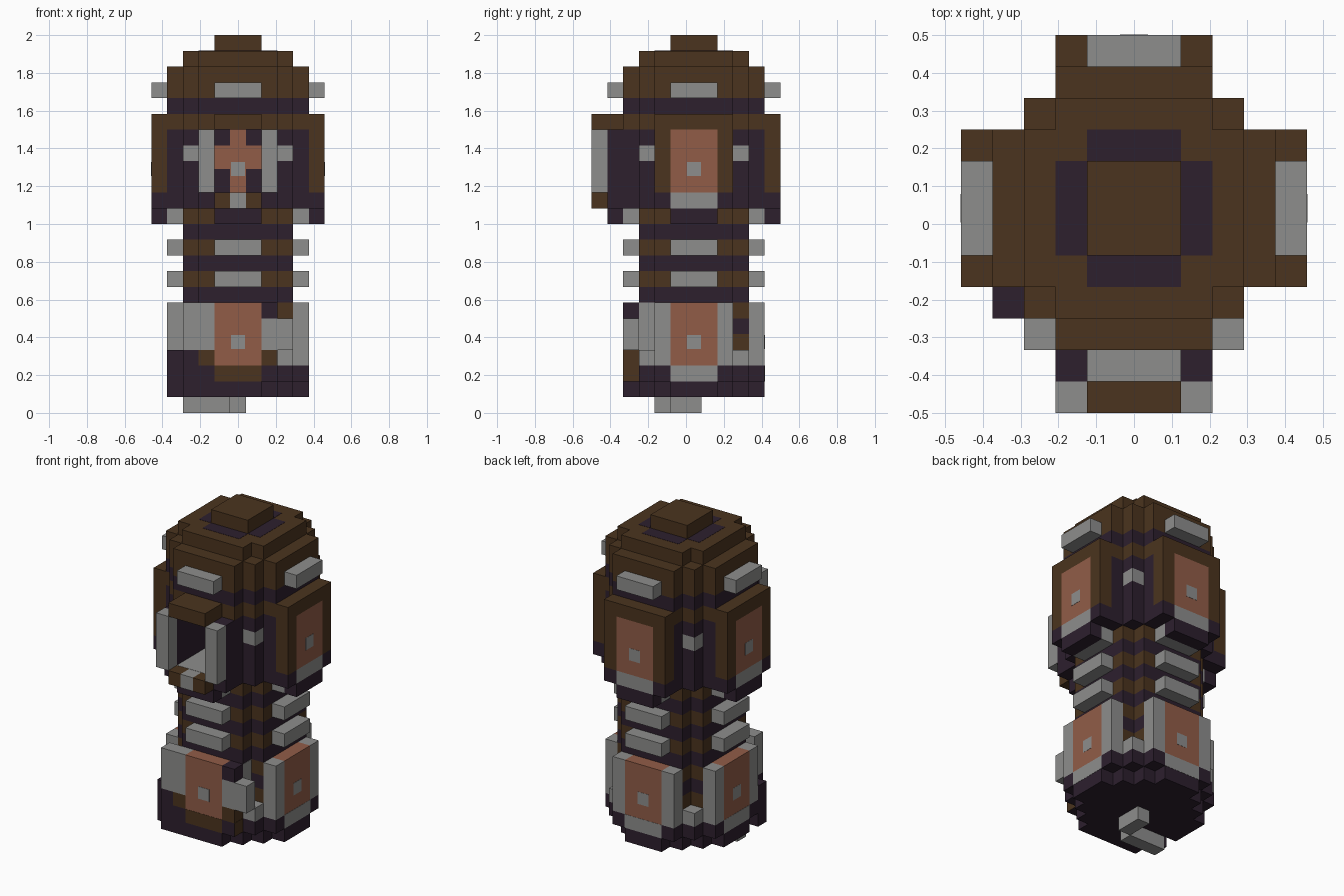
import bpy, bmesh

U = 1 / 12        # one block
CY = 0.5          # core axis sits half a block behind the origin

cube = bpy.data.objects.get("Cube")
if cube:
    bpy.data.objects.remove(cube)


def material(name, rgb):
    m = bpy.data.materials.new(name)
    m.use_nodes = True
    m.diffuse_color = (*rgb, 1)
    m.node_tree.nodes["Principled BSDF"].inputs["Base Color"].default_value = (*rgb, 1)
    return m


BROWN = material("dark brown", (0.07, 0.034, 0.013))
DARK = material("dark purple", (0.026, 0.014, 0.027))
GREY = material("grey metal", (0.27, 0.27, 0.265))
COPPER = material("copper", (0.285, 0.108, 0.064))


def part(name, mat, boxes):
    """Blocks (x0, x1, y0, y1, z0, z1) measured from the core axis."""
    bm = bmesh.new()
    for x0, x1, y0, y1, z0, z1 in boxes:
        block = bmesh.ops.create_cube(bm, size=1)
        for v in block["verts"]:
            v.co = ((x1 if v.co.x > 0 else x0) * U,
                    ((y1 if v.co.y > 0 else y0) + CY) * U,
                    (z1 if v.co.z > 0 else z0) * U)
    me = bpy.data.meshes.new(name)
    bm.to_mesh(me)
    bm.free()
    me.materials.append(mat)
    ob = bpy.data.objects.new(name, me)
    bpy.context.collection.objects.link(ob)


def disc(name, mat, steps, *levels):
    """Stepped round layer; steps are (half x, half y) pairs."""
    part(name, mat, [(-a, a, -b, b, z0, z1) for z0, z1 in levels for a, b in steps])


def turn(box, k):
    """Turn a front-facing block k quarter turns: front, right, back, left."""
    x0, x1, y0, y1, z0, z1 = box
    for _ in range(k):
        x0, x1, y0, y1 = -y1, -y0, x0, x1
    return x0, x1, y0, y1, z0, z1


def around(name, mat, sides, blocks):
    """Blocks (a0, a1, d0, d1, z0, z1): mirrored span a, distance d from the axis."""
    out = []
    for a0, a1, d0, d1, z0, z1 in blocks:
        spans = [(-a1, a1)] if a0 == 0 else [(a0, a1), (-a1, -a0)]
        for s, e in spans:
            out += [turn((s, e, -d1, -d0, z0, z1), k) for k in sides]
    part(name, mat, out)


def corners(name, mat, turns, z0, z1):
    """One block on each chosen diagonal."""
    part(name, mat, [turn((2.5, 3.5, -3.5, -2.5, z0, z1), k) for k in turns])


FRONT, SIDES, ALL = [0], [1, 2, 3], [0, 1, 2, 3]
WIDE = [(4.5, 2.5), (3.5, 3.5), (2.5, 4.5)]
LOW = [(4.5, 1.5), (3.5, 2.5), (2.5, 3.5), (1.5, 4.5)]
NECK = [(3.5, 2.5), (2.5, 3.5)]
T = 0.015         # thickness of painted plates

# Foot
part("foot", GREY, [(-3.5, -0.5, -2.5, -1.5, 0, 1), (-0.5, 0.5, -1.5, 0.5, 0, 1)])

# Base and banded neck
disc("base_bottom", DARK, LOW, (1, 2))
disc("base", DARK, WIDE, (2, 3))
disc("neck_dark_bands", DARK, NECK, *[(z, z + 1) for z in range(3, 13, 2)])
disc("neck_brown_bands", BROWN, NECK, *[(z, z + 1) for z in range(4, 13, 2)])
around("neck_vents", GREY, ALL, [(0, 1.5, 3.5, 4.5, z, z + 1) for z in (8, 10, 12)])

# Base panels
around("base_panel_frames", GREY, SIDES,
       [(1.5, 2.5, 3.5, 4.5, 3, 7), (0, 1.5, 4.5, 4.5 + T, 2, 3)])
around("base_panels", COPPER, ALL, [(0, 1.5, 3.5, 4.5, 3, 7)])
around("base_panel_studs", GREY, ALL, [(0, 0.45, 4.5, 4.5 + T, 4.05, 4.95)])
corners("base_corner_blocks", GREY, [0, 1, 2], 3, 4)

# Uneven front of the base
around("base_front_trim", BROWN, FRONT,
       [(0, 1.5, 4.5, 4.5 + T, 2, 3), (1.5, 2.5, 3.5, 4.5, 3, 4)])
part("base_front_side_trim", BROWN, [(2.5, 2.5 + T, -4.5, -3.5, 2, 3)])
part("base_front_left_bar", GREY,
     [(1.5, 3.5, -4.5, -3.5, 4, 6), (2.5, 2.5 + T, -3.5, -2.5, 4, 7)])
part("base_front_left_block", DARK, [(1.5, 2.5, -4.5, -3.5, 6, 7)])
part("base_front_right_bar", GREY, [(-3.5, -1.5, -4.5, -3.5, 4, 7)])
part("base_front_right_corner", DARK,
     [(-4.5, -2.5, -3.5, -2.5, 1, 4), (-3.5, -2.5, -4.5, -3.5, 1, 4),
      (-2.5, -1.5, -4.5, -3.5, 1, 3)])

# Head walls around the open front
part("head_walls", DARK,
     [(s * 3 - 1.5, s * 3 + 1.5, -2.5, 2.5, 13, 18) for s in (-1, 1)]
     + [(s * 2 - 0.5, s * 2 + 0.5, -5.5, 2.5, 13, 18) for s in (-1, 1)]
     + [(-2.5, 2.5, -0.5, 4.5, 13, 18), (-1.5, 1.5, -5.5, -0.5, 13, 14)])
corners("head_corners_low", DARK, ALL, 13, 16)
corners("head_corner_studs", GREY, ALL, 16, 17)
corners("head_corners_high", DARK, ALL, 17, 18)

# Face inside the opening
around("face_plate", COPPER, FRONT,
       [(0, 1.5, 0.5, 0.5 + T, 15.5, 17), (0, 0.5, 0.5, 0.5 + T, 14, 18)])
around("face_stud", GREY, FRONT, [(0, 0.45, 0.5 + T, 0.5 + 2 * T, 15.05, 15.95)])
around("face_floor", GREY, FRONT, [(0, 1.5, 0.6, 5.5, 14, 14 + T)])
around("face_posts", GREY, FRONT, [(1.5, 2.5, 5.5, 6.5, 14, 18)])
around("chin_sides", BROWN, FRONT, [(0.5, 1.5, 5.5, 6.5, 13, 14)])
around("chin_centre", GREY, FRONT, [(0, 0.5, 5.5, 6.5, 13, 14)])
around("visor", BROWN, FRONT, [(0, 1.5, 4.5, 6.5, 18, 19)])

# Head panels on both sides and the back
around("head_panel_frames", BROWN, SIDES,
       [(1.5, 2.5, 4.5, 5.5, 14, 18), (0, 2.5, 4.5, 5.5, 18, 19)])
around("head_panels", COPPER, SIDES, [(0, 1.5, 4.5, 5.5, 14, 18)])
around("head_panel_studs", GREY, SIDES, [(0, 0.45, 5.5, 5.5 + T, 15.05, 15.95)])
around("head_panel_sills", GREY, SIDES, [(0, 1.5, 4.5, 5.5, 13, 14)])
around("head_panel_ends", DARK, SIDES, [(1.5, 2.5, 4.5, 5.5, 13, 14)])
around("head_panel_bases", DARK, ALL, [(0, 1.5, 4.5, 5.5, 12, 13)])

# Dome
disc("brow_layer", BROWN, WIDE, (18, 19))
disc("dome_band", DARK, WIDE, (19, 20))
disc("dome", BROWN, WIDE, (20, 22))
disc("dome_top", BROWN, [(3.5, 2.5), (2.5, 3.5)], (22, 23))
disc("cap_ring", DARK, [(2.5, 1.5), (1.5, 2.5)], (23, 23 + T))
disc("cap", BROWN, [(1.5, 1.5)], (23, 24))
around("dome_vents", GREY, ALL, [(0, 1.5, 4.5, 5.5, 20, 21)])
